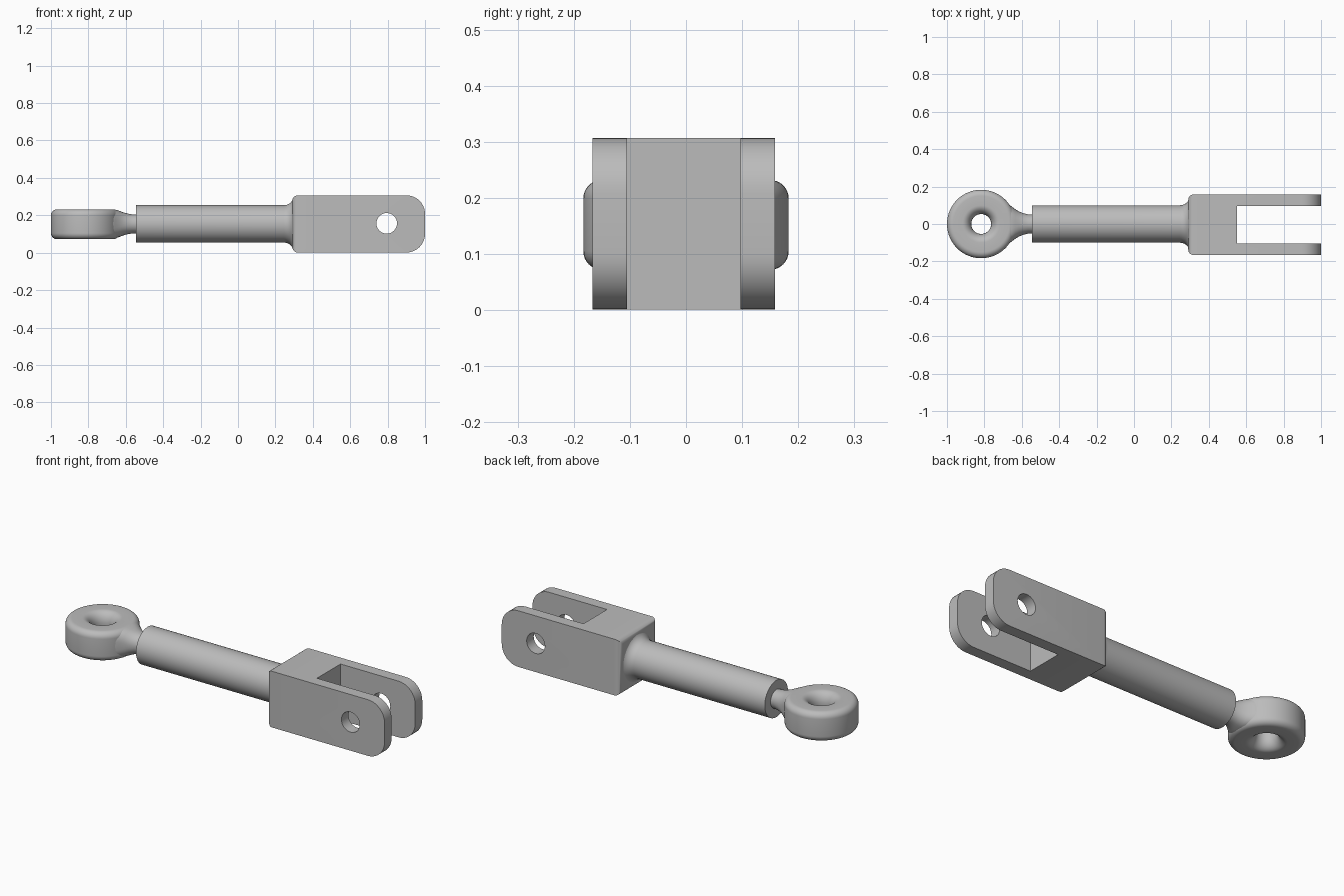
import bpy, bmesh, math
from mathutils import Vector

if "Cube" in bpy.data.objects:
    bpy.data.objects.remove(bpy.data.objects["Cube"])

MID = 0.154      # height of the rod axis
FORK_Y = -0.004  # fork centre line
EYE_X = -0.817

steel = bpy.data.materials.new("grey_steel")
steel.use_nodes = True
steel.diffuse_color = (0.5, 0.5, 0.5, 1)
steel.node_tree.nodes["Principled BSDF"].inputs["Base Color"].default_value = (0.5, 0.5, 0.5, 1)


def finish(name, bm):
    bmesh.ops.recalc_face_normals(bm, faces=bm.faces)
    mesh = bpy.data.meshes.new(name)
    bm.to_mesh(mesh)
    bm.free()
    mesh.materials.append(steel)
    obj = bpy.data.objects.new(name, mesh)
    bpy.context.collection.objects.link(obj)
    return obj


def select(obj):
    bpy.ops.object.select_all(action="DESELECT")
    obj.select_set(True)
    bpy.context.view_layer.objects.active = obj


def smooth(obj, angle=35):
    select(obj)
    bpy.ops.object.shade_smooth_by_angle(angle=math.radians(angle))


def arc(cx, cy, rx, ry, start, end, steps=10):
    angles = [math.radians(start + (end - start) * i / steps) for i in range(steps + 1)]
    return [(cx + rx * math.cos(a), cy + ry * math.sin(a)) for a in angles]


def loft(bm, rings, closed=False):
    """Skin a list of equal vertex rings, capping the ends unless closed."""
    rings = [[bm.verts.new(p) for p in ring] for ring in rings]
    n = len(rings[0])
    pairs = list(zip(rings, rings[1:])) + ([(rings[-1], rings[0])] if closed else [])
    for a, b in pairs:
        for i in range(n):
            j = (i + 1) % n
            bm.faces.new((a[i], a[j], b[j], b[i]))
    if not closed:
        bm.faces.new(rings[0])
        bm.faces.new(rings[-1])


def prism(name, outline, place, depth):
    """Extrude an outline by +-depth; place(u, v, d) maps it into space."""
    bm = bmesh.new()
    loft(bm, [[place(u, v, d) for u, v in outline] for d in (-depth, depth)])
    return finish(name, bm)


def boolean(target, tool, operation):
    mod = target.modifiers.new(operation, "BOOLEAN")
    mod.operation, mod.object, mod.solver = operation, tool, "EXACT"
    select(target)
    bpy.ops.object.modifier_apply(modifier=mod.name)
    bpy.data.objects.remove(tool)


def side_plane(u, v, d):
    return Vector((u, FORK_Y + d, MID + v))


def top_plane(u, v, d):
    return Vector((u, FORK_Y + v, MID + d))


# Fork: side outline intersected with the slotted plan outline
H, W, SLOT, BACK, R = 0.153, 0.1625, 0.1015, 0.29, 0.03
side = (arc(0.9, H - 0.1, 0.1, 0.1, 90, 0) + arc(0.9, 0.1 - H, 0.1, 0.1, 0, -90)
        + arc(BACK + R, R - H, R, R, 270, 180, 6) + arc(BACK + R, H - R, R, R, 180, 90, 6))
plan = ([(1.1, W), (1.1, SLOT), (0.55, SLOT), (0.55, -SLOT), (1.1, -SLOT), (1.1, -W)]
        + arc(BACK + R, R - W, R, R, 270, 180, 6) + arc(BACK + R, W - R, R, R, 180, 90, 6))
fork = prism("fork", side, side_plane, 0.3)
boolean(fork, prism("plan_cutter", plan, top_plane, 0.3), "INTERSECT")
pin_hole = arc(0.795, 0.003, 0.055, 0.055, 0, 348.75, 31)
boolean(fork, prism("pin_cutter", pin_hole, side_plane, 0.4), "DIFFERENCE")
smooth(fork)

# Shaft: turned bar with a flare running into the fork
profile = [(-0.545, 0.1), (0.245, 0.1)] + arc(0.245, 0.145, 0.05, 0.045, -80, -15, 8) + [(0.31, 0.133)]
bm = bmesh.new()
loft(bm, [[Vector((x, r * c, MID + r * s)) for c, s in arc(0, 0, 1, 1, 0, 354.375, 63)]
          for x, r in profile])
smooth(finish("shaft", bm))

# Eye: rounded ring with a funnelled bore
half = (arc(0.15, 0.047, 0.033, 0.033, 0, 90, 8) + arc(0.1, 0.02, 0.047, 0.06, 90, 180, 10))
section = half + [(r, -h) for r, h in reversed(half)]
bm = bmesh.new()
loft(bm, [[Vector((EYE_X + r * c, r * s, MID - 0.002 + h)) for r, h in section]
          for c, s in arc(0, 0, 1, 1, 0, 354.375, 63)], closed=True)
smooth(finish("eye_ring", bm), 40)

# Neck: blends the eye into the round rod; (x, half width, half height, squareness)
stations = [(-0.70, 0.128, 0.076, 4), (-0.675, 0.112, 0.078, 3.6), (-0.655, 0.094, 0.076, 3.1),
            (-0.635, 0.079, 0.07, 2.7), (-0.615, 0.067, 0.062, 2.3), (-0.59, 0.057, 0.055, 2.1),
            (-0.565, 0.051, 0.051, 2), (-0.53, 0.05, 0.05, 2)]
bm = bmesh.new()
loft(bm, [[Vector((x, math.copysign(abs(c) ** (2 / p), c) * w,
                   MID + math.copysign(abs(s) ** (2 / p), s) * h))
           for c, s in arc(0, 0, 1, 1, 0, 352.5, 47)] for x, w, h, p in stations])
smooth(finish("neck", bm), 50)
